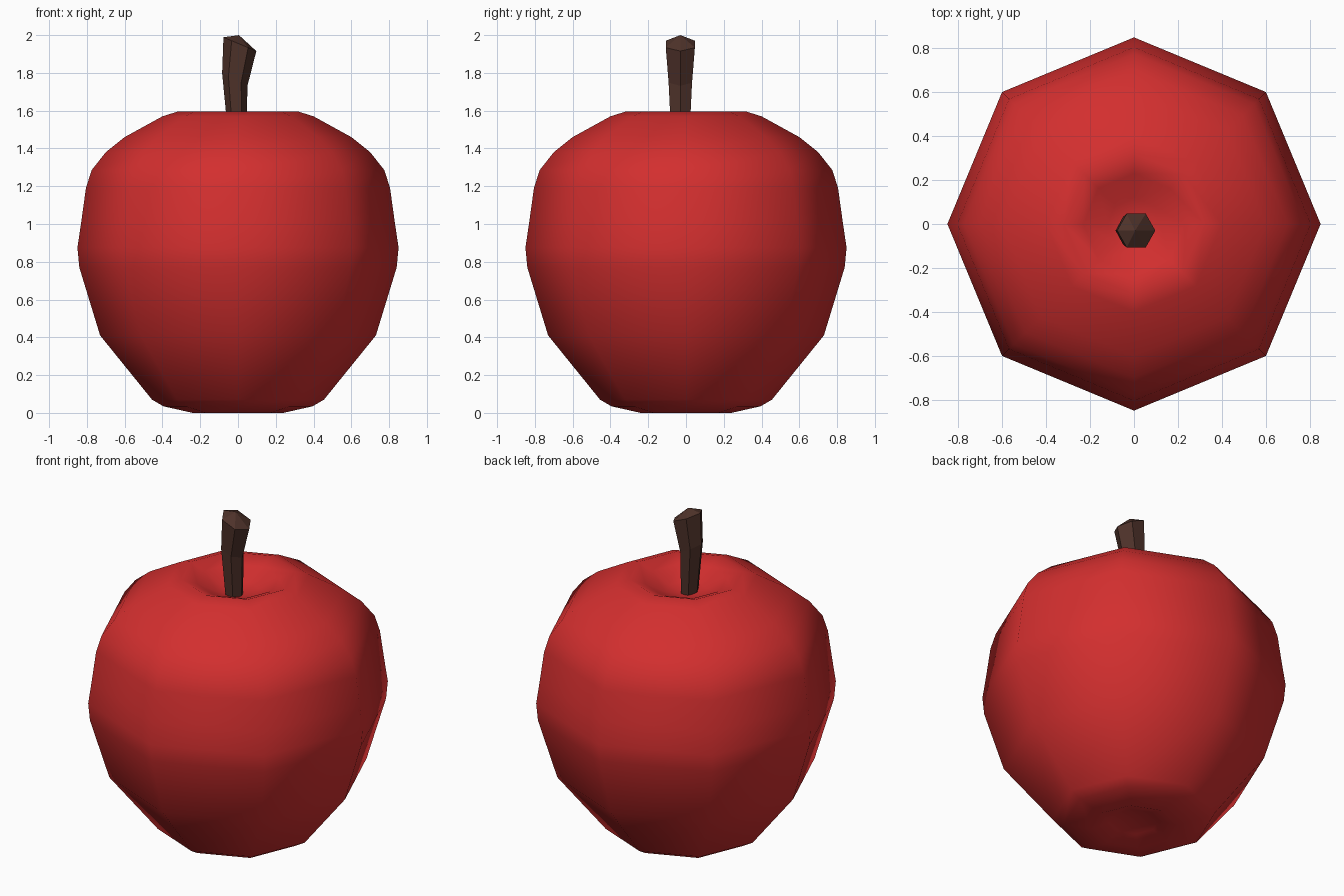
import bpy, bmesh, math

if "Cube" in bpy.data.objects:
    bpy.data.objects.remove(bpy.data.objects["Cube"])


def material(name, rgb):
    m = bpy.data.materials.new(name)
    m.diffuse_color = (*rgb, 1.0)
    m.use_nodes = True
    m.node_tree.nodes["Principled BSDF"].inputs["Base Color"].default_value = m.diffuse_color
    return m


def loft(name, rings, mat, bottom, top):
    """Skin equal-length rings of points and close both ends with a fan to a tip."""
    bm = bmesh.new()
    loops = [[bm.verts.new(p) for p in ring] for ring in rings]
    n = len(loops[0])
    for a, b in zip(loops, loops[1:]):
        for i in range(n):
            j = (i + 1) % n
            bm.faces.new((a[i], a[j], b[j], b[i]))
    for loop, tip in ((loops[0], bottom), (loops[-1], top)):
        v = bm.verts.new(tip)
        for i in range(n):
            bm.faces.new((loop[i], loop[(i + 1) % n], v))
    bmesh.ops.recalc_face_normals(bm, faces=bm.faces)
    me = bpy.data.meshes.new(name)
    bm.to_mesh(me)
    bm.free()
    me.materials.append(mat)
    ob = bpy.data.objects.new(name, me)
    bpy.context.collection.objects.link(ob)
    return ob


red = material("apple red", (0.65, 0.028, 0.028))
brown = material("stem brown", (0.077, 0.032, 0.023))

# Eight-sided fruit: (radius, height) from the base dimple to the top dimple
profile = [(0.14, 0.035), (0.24, 0.0), (0.395, 0.035), (0.455, 0.07), (0.73, 0.41),
           (0.84, 0.77), (0.85, 0.875), (0.83, 1.01), (0.805, 1.19), (0.775, 1.285),
           (0.70, 1.38), (0.60, 1.46), (0.40, 1.57), (0.32, 1.595), (0.23, 1.56),
           (0.12, 1.505)]
rings = [[(r * math.cos(k * math.pi / 4), r * math.sin(k * math.pi / 4), z)
          for k in range(8)] for r, z in profile]
body = loft("apple_body", rings, red, (0, 0, 0.05), (0, 0, 1.48))
for p in body.data.polygons:
    p.use_smooth = True

# Six-sided bent stem: centre x, x radius, y half width, height, height slope along x
sections = [(-0.003, 0.048, 0.048, 1.46, 0.0),
            (-0.017, 0.067, 0.062, 1.765, -0.5),
            (0.010, 0.087, 0.077, 1.952, -0.42)]
rings = []
for cx, rx, hy, z, slope in sections:
    ring = []
    for k in range(6):
        dx = rx * math.cos(k * math.pi / 3)
        dy = hy * math.sin(k * math.pi / 3) / math.sin(math.pi / 3)
        ring.append((cx + dx, -0.03 + dy, z + slope * dx))
    rings.append(ring)
loft("stem", rings, brown, (0, -0.03, 1.46), (0.005, -0.03, 2.0))
